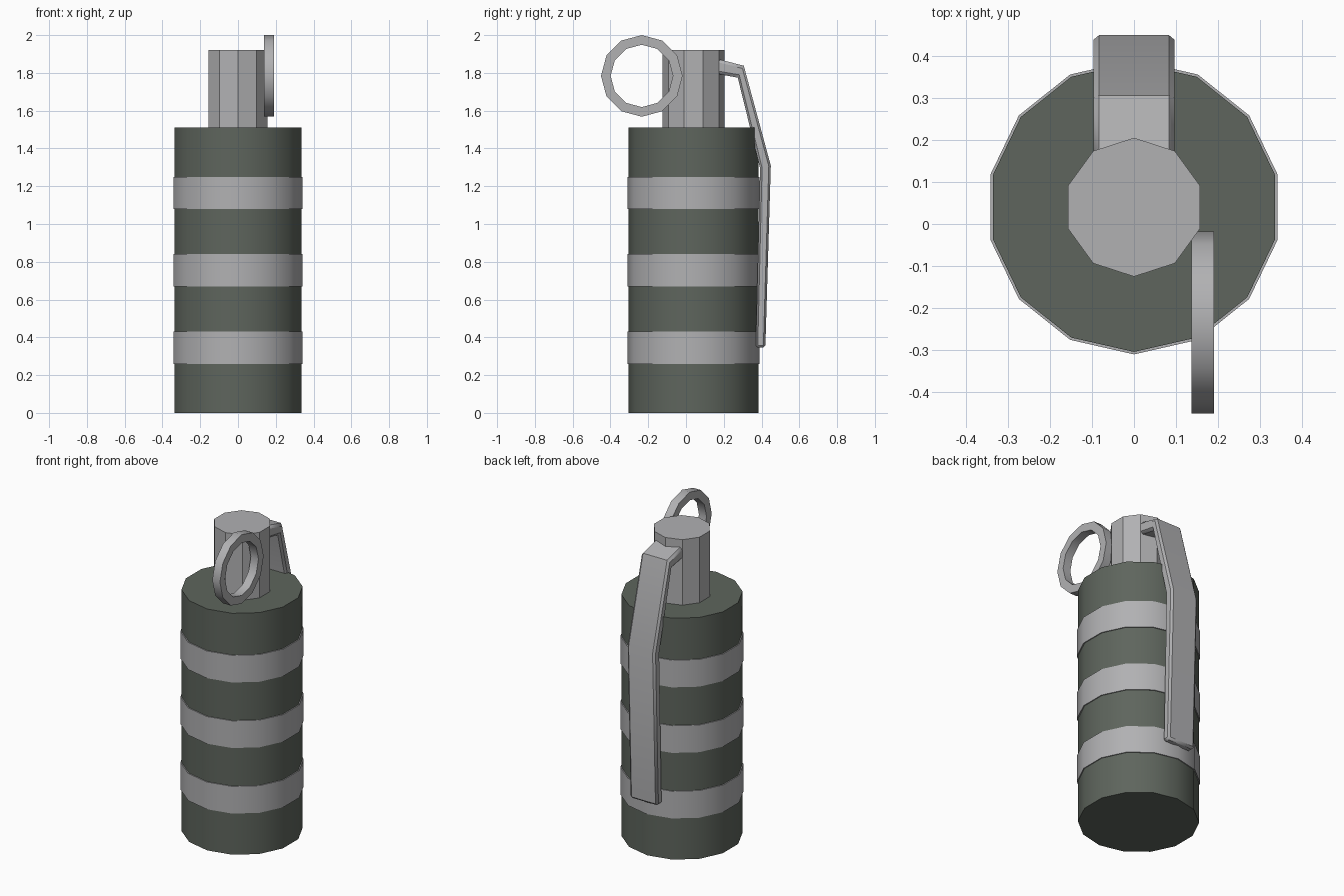
import bpy, bmesh, math
from mathutils import Matrix

cube = bpy.data.objects.get("Cube")
if cube:
    bpy.data.objects.remove(cube)


def material(name, rgb):
    m = bpy.data.materials.new(name)
    m.use_nodes = True
    m.diffuse_color = (*rgb, 1)
    m.node_tree.nodes["Principled BSDF"].inputs["Base Color"].default_value = (*rgb, 1)
    return m


GREEN = material("olive_green", (0.112, 0.130, 0.109))
GREY = material("steel_grey", (0.44, 0.44, 0.45))
AXIS_Y = 0.04


def finish(bm, name, mat):
    bmesh.ops.recalc_face_normals(bm, faces=bm.faces)
    mesh = bpy.data.meshes.new(name)
    bm.to_mesh(mesh)
    bm.free()
    mesh.materials.append(mat)
    ob = bpy.data.objects.new(name, mesh)
    bpy.context.collection.objects.link(ob)
    bpy.ops.object.select_all(action="DESELECT")
    ob.select_set(True)
    bpy.context.view_layer.objects.active = ob
    bpy.ops.object.shade_smooth_by_angle(angle=math.radians(33))
    return ob


def prism(name, mat, sides, radius, z0, z1, inner=None, matrix=None):
    """Upright prism with a corner toward -y; a tube when inner is given."""
    bm = bmesh.new()

    def loop(r, z):
        turns = [2 * math.pi * i / sides for i in range(sides)]
        return [bm.verts.new((r * math.sin(a), -r * math.cos(a), z)) for a in turns]

    loops = [loop(radius, z0), loop(radius, z1)]
    if inner:
        loops += [loop(inner, z1), loop(inner, z0)]
        pairs = zip(loops, loops[1:] + loops[:1])
    else:
        pairs = [loops]
        for l in loops:
            bm.faces.new(l)
    for a, b in pairs:
        for i in range(sides):
            j = (i + 1) % sides
            bm.faces.new((a[i], a[j], b[j], b[i]))
    bm.transform(matrix or Matrix.Translation((0, AXIS_Y, 0)))
    return finish(bm, name, mat)


# Canister with three raised bands
prism("canister", GREEN, 14, 0.344, 0, 1.51)
for label, z in (("lower", 0.26), ("middle", 0.67), ("upper", 1.08)):
    prism(label + "_band", GREY, 14, 0.35, z, z + 0.17, inner=0.338)

# Fuse neck
prism("fuse_neck", GREY, 10, 0.165, 1.5, 1.92)

# Pull ring standing upright beside the neck
prism("pull_ring", GREY, 12, 0.216, 0.137, 0.19, inner=0.165,
      matrix=Matrix.Translation((0, -0.234, 1.784)) @ Matrix.Rotation(math.pi / 2, 4, "Y"))

# Safety lever: side profile extruded across, with chamfered borders
outer = [(0.15, 1.878), (0.306, 1.838), (0.449, 1.309), (0.420, 0.345)]
inner = [(0.369, 0.345), (0.392, 1.295), (0.274, 1.775), (0.15, 1.797)]
half = 0.096
bm = bmesh.new()
rows = [[bm.verts.new((x, y, z)) for y, z in outer + inner] for x in (-half, half)]
n = len(rows[0])
for i in range(n):
    j = (i + 1) % n
    bm.faces.new((rows[0][i], rows[0][j], rows[1][j], rows[1][i]))
for row in rows:
    # split each side into one quad per straight segment
    for i in range(len(outer) - 1):
        bm.faces.new((row[i], row[i + 1], row[n - 2 - i], row[n - 1 - i]))
lever = finish(bm, "safety_lever", GREY)
bevel = lever.modifiers.new("chamfer", "BEVEL")
bevel.width = 0.013
bevel.segments = 1
bevel.limit_method = "ANGLE"
bevel.angle_limit = math.radians(70)
